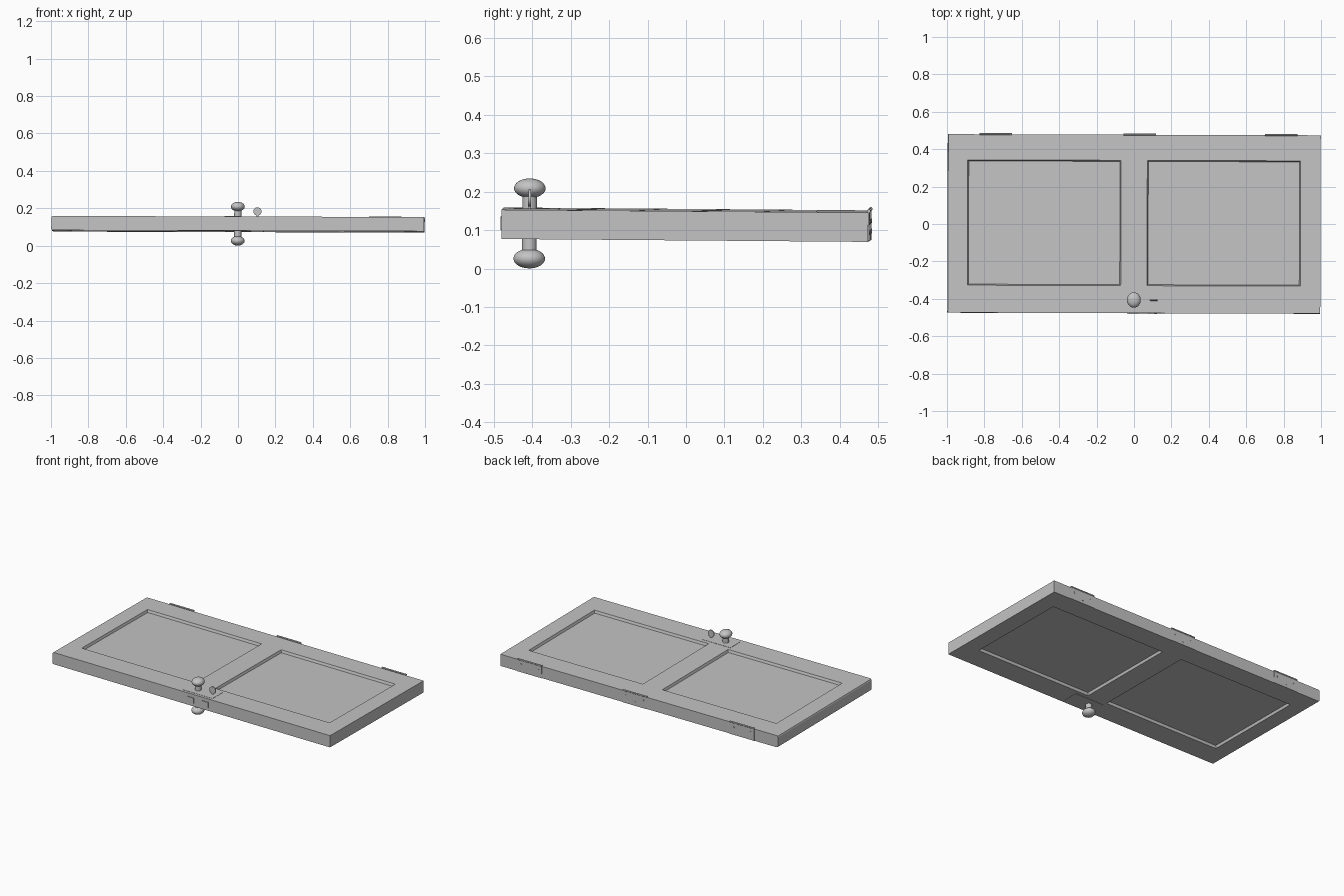
import bpy, bmesh, math
from mathutils import Matrix, Vector

if "Cube" in bpy.data.objects:
    bpy.data.objects.remove(bpy.data.objects["Cube"])

grey = bpy.data.materials.new("plain_grey")
grey.diffuse_color = (0.55, 0.55, 0.55, 1)
grey.use_nodes = True
grey.node_tree.nodes["Principled BSDF"].inputs["Base Color"].default_value = grey.diffuse_color

# The whole door lies very slightly askew
LAY = (Matrix.Translation((0, 0, 0.1143)) @ Matrix.Rotation(-0.003, 4, 'Z')
       @ Matrix.Rotation(0.003, 4, 'Y') @ Matrix.Rotation(-0.008, 4, 'X'))
HX, HY, HZ = 0.997, 0.477, 0.038


def finish(name, bm, smooth=False):
    mesh = bpy.data.meshes.new(name)
    bmesh.ops.recalc_face_normals(bm, faces=bm.faces)
    bm.to_mesh(mesh)
    bm.free()
    ob = bpy.data.objects.new(name, mesh)
    bpy.context.collection.objects.link(ob)
    mesh.materials.append(grey)
    ob.matrix_world = LAY
    if smooth:
        bpy.ops.object.select_all(action='DESELECT')
        ob.select_set(True)
        bpy.context.view_layer.objects.active = ob
        bpy.ops.object.shade_smooth_by_angle(angle=math.radians(40))
    return ob


def box(bm, x0, x1, y0, y1, z0, z1):
    m = (Matrix.Translation(((x0 + x1) / 2, (y0 + y1) / 2, (z0 + z1) / 2))
         @ Matrix.Diagonal((x1 - x0, y1 - y0, z1 - z0, 1)))
    return bmesh.ops.create_cube(bm, size=1, matrix=m)


def rod(bm, centre, r, length, axis='Z', segs=24):
    turn = {'Z': Matrix(), 'X': Matrix.Rotation(math.pi / 2, 4, 'Y'),
            'Y': Matrix.Rotation(math.pi / 2, 4, 'X')}[axis]
    bmesh.ops.create_cone(bm, cap_ends=True, segments=segs, radius1=r, radius2=r,
                          depth=length, matrix=Matrix.Translation(centre) @ turn)


# Door slab with two sunken panels on each face
bm = bmesh.new()
box(bm, -HX, HX, -HY, HY, -HZ, HZ)
ends = [e for e in bm.edges if all(v.co.x < 0 for v in e.verts)
        and abs(e.verts[0].co.y - e.verts[1].co.y) > 0.1]
bmesh.ops.bevel(bm, geom=ends, offset=0.01, segments=2, profile=0.5, affect='EDGES')
cuts = [((x, 0, 0), (1, 0, 0)) for x in (-0.89, -0.07, 0.07, 0.89)]
cuts += [((0, y, 0), (0, 1, 0)) for y in (-0.33, 0.34)]
for co, no in cuts:
    bmesh.ops.bisect_plane(bm, geom=bm.verts[:] + bm.edges[:] + bm.faces[:],
                           plane_co=co, plane_no=no)
bm.normal_update()
panels = []
for f in bm.faces:
    c = f.calc_center_median()
    if abs(f.normal.z) > 0.9 and 0.07 < abs(c.x) < 0.89 and -0.33 < c.y < 0.34:
        panels.append(f)
bmesh.ops.inset_individual(bm, faces=panels, thickness=0.008, depth=-0.016)
finish("door_slab", bm)

# Knobs, stems and lock plates on both faces
for side, label in ((1, "top"), (-1, "bottom")):
    bm = bmesh.new()
    bmesh.ops.create_uvsphere(bm, u_segments=32, v_segments=16, radius=1,
        matrix=Matrix.Translation((0, -0.407, side * 0.0915))
        @ Matrix.Diagonal((0.037, 0.041, 0.0255, 1)))
    rod(bm, (0, -0.407, side * 0.055), 0.019, 0.05)
    finish(label + "_knob", bm, True)
    bm = bmesh.new()
    box(bm, -0.07, 0.14, -0.46, -0.355, side * HZ - 0.0015, side * HZ + 0.0015)
    finish(label + "_lock_plate", bm)

# Thumb turn beside the upper knob
bm = bmesh.new()
rod(bm, (0.105, -0.407, 0.066), 0.022, 0.007, 'Y')
box(bm, 0.099, 0.111, -0.41, -0.404, 0.035, 0.06)
finish("thumb_turn", bm, True)

# Latch and bolt on the front edge
bm = bmesh.new()
for x in (-0.025, 0.08):
    box(bm, x, x + 0.045, -HY - 0.005, -HY + 0.005, -0.017, 0.017)
finish("latch_bolts", bm)

# Hinges along the back edge: leaf, barrel and screw heads
for i, x in enumerate((-0.74, 0.03, 0.785)):
    bm = bmesh.new()
    box(bm, x - 0.087, x + 0.087, HY - 0.002, HY + 0.003, -HZ, HZ + 0.003)
    rod(bm, (x, HY + 0.001, HZ + 0.004), 0.005, 0.174, 'X', 12)
    for dx in (-0.06, 0, 0.06):
        rod(bm, (x + dx, HY + 0.003, 0.012 if dx else -0.015), 0.006, 0.003, 'Y', 10)
    finish("hinge_%d" % (i + 1), bm, True)
